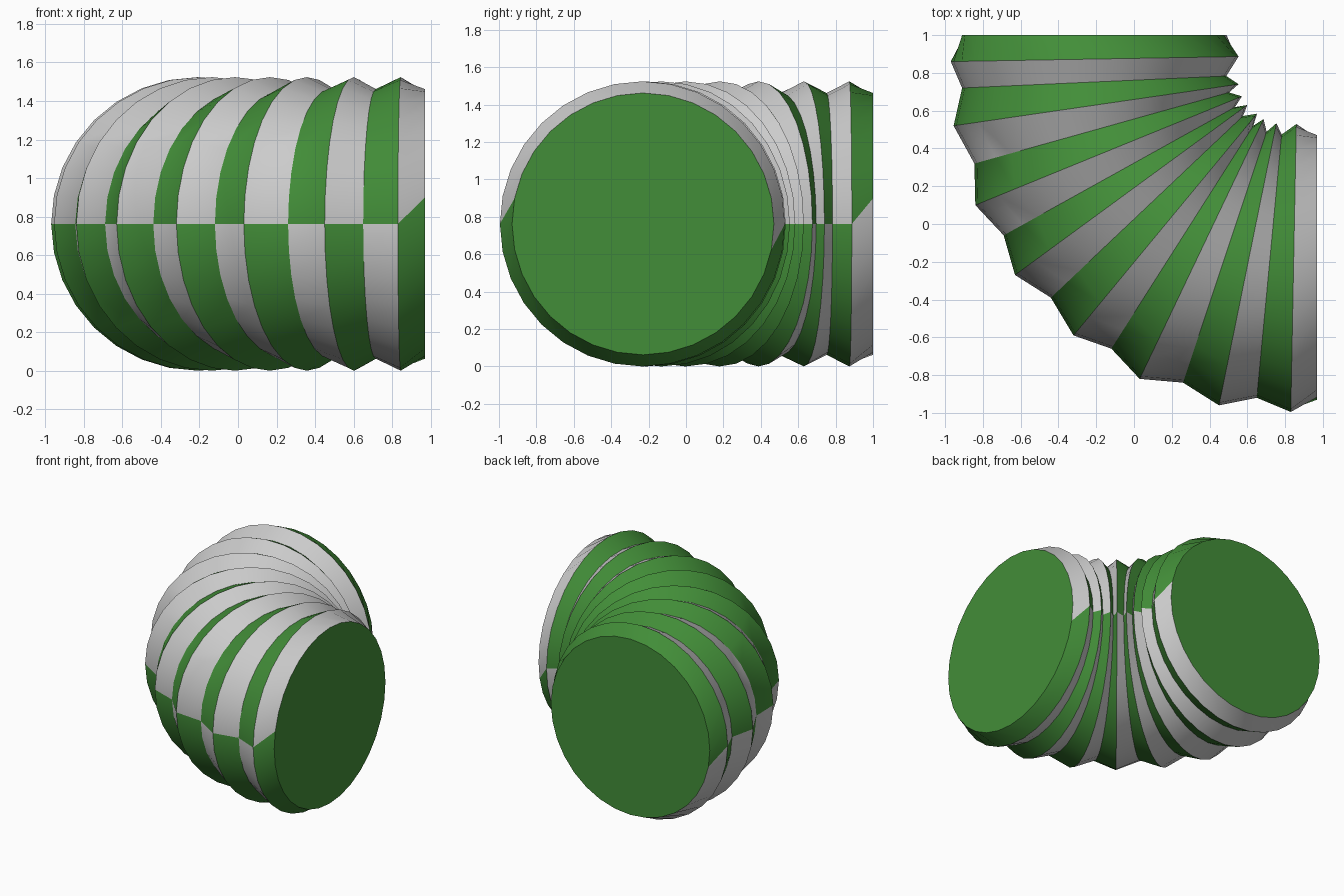
import bpy, bmesh
from math import sin, cos, radians, pi

if "Cube" in bpy.data.objects:
    bpy.data.objects.remove(bpy.data.objects["Cube"])

SIDES = 32
R_PEAK, R_VALLEY = 0.762, 0.70

# each fold ring: outer point x, y and its tilt in degrees
RINGS = [(-0.91, 1.0, 0), (-0.97, 0.86, 1), (-0.91, 0.72, 2.6), (-0.955, 0.52, 8.3),
         (-0.845, 0.32, 15.6), (-0.84, 0.10, 22.2), (-0.69, -0.06, 29), (-0.63, -0.27, 36.2),
         (-0.44, -0.39, 43.4), (-0.32, -0.59, 50.4), (-0.12, -0.66, 57.5), (0.03, -0.82, 64.5),
         (0.26, -0.84, 71.6), (0.45, -0.96, 78.5), (0.65, -0.92, 84.6), (0.83, -0.995, 88.9),
         (0.97, -0.93, 90)]
LAST = len(RINGS) - 1

green = bpy.data.materials.new("green")
green.diffuse_color = (0.055, 0.27, 0.04, 1)
green.use_nodes = True
green.node_tree.nodes["Principled BSDF"].inputs["Base Color"].default_value = green.diffuse_color
grey = bpy.data.materials.new("grey")
grey.diffuse_color = (0.55, 0.55, 0.55, 1)
grey.use_nodes = True
grey.node_tree.nodes["Principled BSDF"].inputs["Base Color"].default_value = grey.diffuse_color

bm = bmesh.new()


def add_ring(i):
    ox, oy, tilt = RINGS[i]
    r = R_PEAK if i % 2 else R_VALLEY
    dx, dy = cos(radians(tilt)), sin(radians(tilt))
    twist = -1 if i == 0 else 1 if i == LAST else 0    # end rings are turned one step
    ring = []
    for k in range(SIDES):
        a = 2 * pi * (k + twist) / SIDES
        s = r * (1 - cos(a))
        ring.append(bm.verts.new((ox + s * dx, oy + s * dy, R_PEAK + r * sin(a))))
    return ring


# pleated bellows, the two colours swap between upper and lower half
rings = [add_ring(i) for i in range(len(RINGS))]
for i in range(LAST):
    for k in range(SIDES):
        n = (k + 1) % SIDES
        f = bm.faces.new((rings[i][k], rings[i][n], rings[i + 1][n], rings[i + 1][k]))
        upper = k < SIDES // 2
        f.material_index = 0 if upper == (i % 2 == 0) else 1

# flat end caps
bm.faces.new(rings[0])
bm.faces.new(rings[-1])
bmesh.ops.recalc_face_normals(bm, faces=bm.faces)

mesh = bpy.data.meshes.new("bellows_elbow")
bm.to_mesh(mesh)
bm.free()
mesh.materials.append(green)
mesh.materials.append(grey)
obj = bpy.data.objects.new("bellows_elbow", mesh)
bpy.context.collection.objects.link(obj)
bpy.context.view_layer.objects.active = obj
obj.select_set(True)
bpy.ops.object.shade_smooth_by_angle(angle=radians(30))
